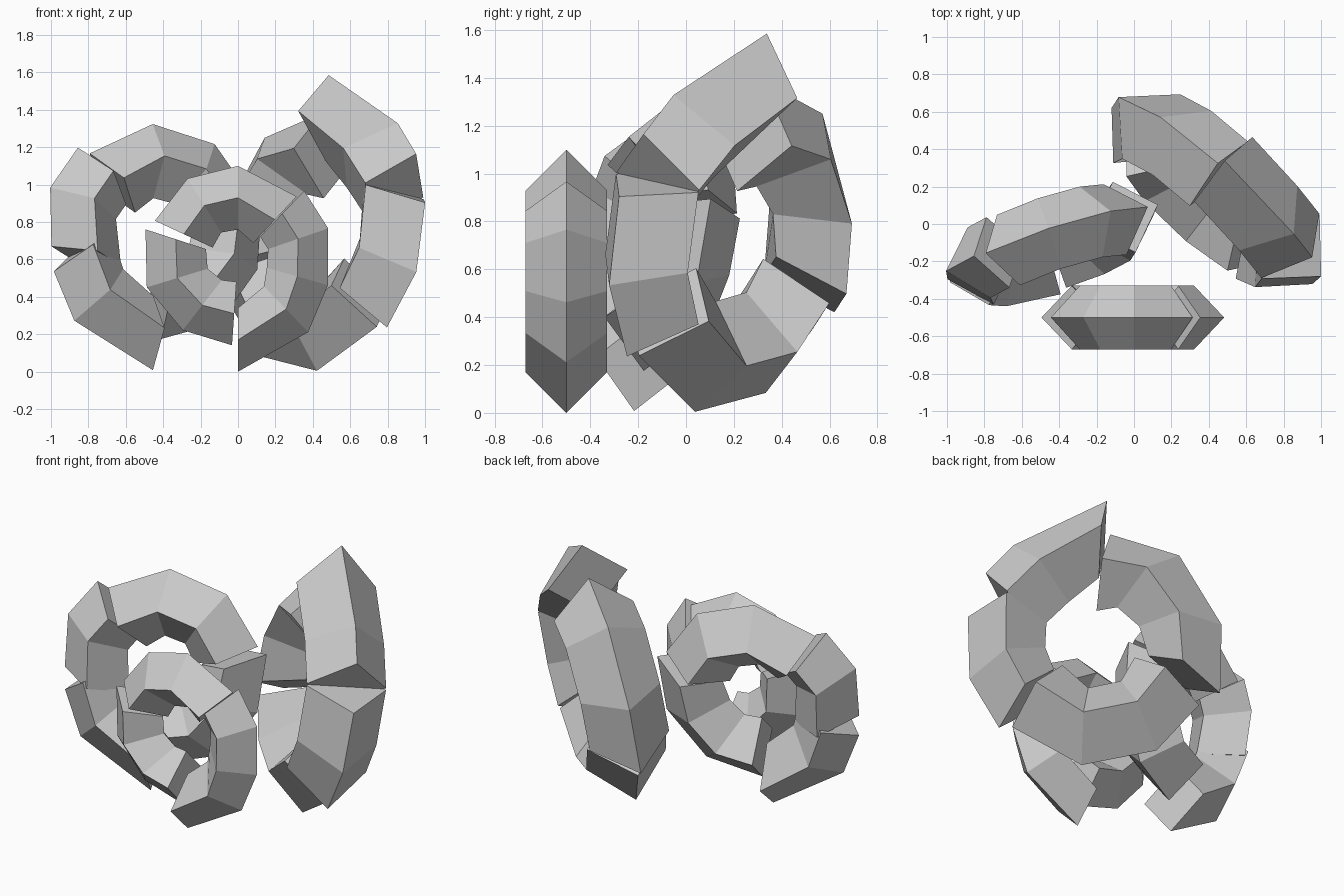
import bpy, bmesh
from math import radians, sin, cos
from mathutils import Matrix, Vector

cube = bpy.data.objects.get("Cube")
if cube:
    bpy.data.objects.remove(cube, do_unlink=True)

# Single plain grey
grey = bpy.data.materials.new("light_grey")
grey.use_nodes = True
tone = (0.6, 0.6, 0.6, 1)
grey.diffuse_color = tone
grey.node_tree.nodes["Principled BSDF"].inputs["Base Color"].default_value = tone

# Diamond cross-section: (radial, sideways) in tube radii
DIAMOND = [(1, 0), (0, 1), (-1, 0), (0, -1)]


def direction(degrees):
    a = radians(degrees)
    return Vector((cos(a), 0, sin(a)))


def make_arc(name, frame, tube, ridge):
    """Sweep a diamond along (angle, outer ridge radius, optional tilt) stations."""
    bm = bmesh.new()
    side = Vector((0, 1, 0))
    loops = []
    for angle, radius, *tilt in ridge:
        out = direction(angle + sum(tilt))
        mid = direction(angle) * radius - out * tube
        loops.append([bm.verts.new(frame @ (mid + out * tube * r + side * tube * s))
                      for r, s in DIAMOND])
    for one, two in zip(loops, loops[1:]):
        for i in range(len(DIAMOND)):
            j = (i + 1) % len(DIAMOND)
            bm.faces.new((one[i], one[j], two[j], two[i]))
    bm.faces.new(loops[0])
    bm.faces.new(loops[-1])
    bmesh.ops.recalc_face_normals(bm, faces=bm.faces)
    mesh = bpy.data.meshes.new(name)
    bm.to_mesh(mesh)
    bm.free()
    mesh.materials.append(grey)
    bpy.context.collection.objects.link(bpy.data.objects.new(name, mesh))


def make_ring(name, centre, yaw, lean, tube, arcs):
    """Place a broken ring, turned about z and leaning backwards."""
    frame = (Matrix.Translation(centre)
             @ Matrix.Rotation(radians(yaw), 4, "Z")
             @ Matrix.Rotation(radians(-lean), 4, "X"))
    for part, ridge in arcs.items():
        make_arc(f"{name}_{part}_arc", frame, tube, ridge)


# Small upright ring in front
make_ring("front_ring", (0, -0.5, 0.6), 0, 0, 0.17, {
    "side": [(46, .51), (19, .51), (-16, .5), (-46, .54), (-90, .6)],
    "top": [(155, .49), (122, .51), (90, .5), (47, .46)],
    "lower": [(162, .52), (197, .51), (232, .48), (266, .46)],
})

# Medium ring at -x; its outer arcs meet in a notch
make_ring("medium_ring", (-0.45, -0.11, 0.72), 18, 8, 0.2, {
    "side": [(130, .63), (155, .63), (185, .58, -20)],
    "lower_outer": [(198, .6, 18), (224, .65), (267, .72)],
    "top": [(127, .565), (88, .61), (54, .62), (21, .6)],
    "lower_inner": [(16, .64), (-17, .6), (-53, .58), (-88, .55)],
})

# Large ring at +x; top and side arcs meet in a notch
make_ring("large_ring", (0.46, 0.19, 0.83), -42, 9.5, 0.235, {
    "top": [(96, .77), (48, .68), (29, .7, 28)],
    "side": [(6, .72, -20), (-23, .77), (-48, .81)],
    "bottom": [(-52, .76), (-85, .84), (-115, .835), (-141, .77)],
    "back": [(100, .57), (139, .65), (180, .73), (210, .83)],
})
